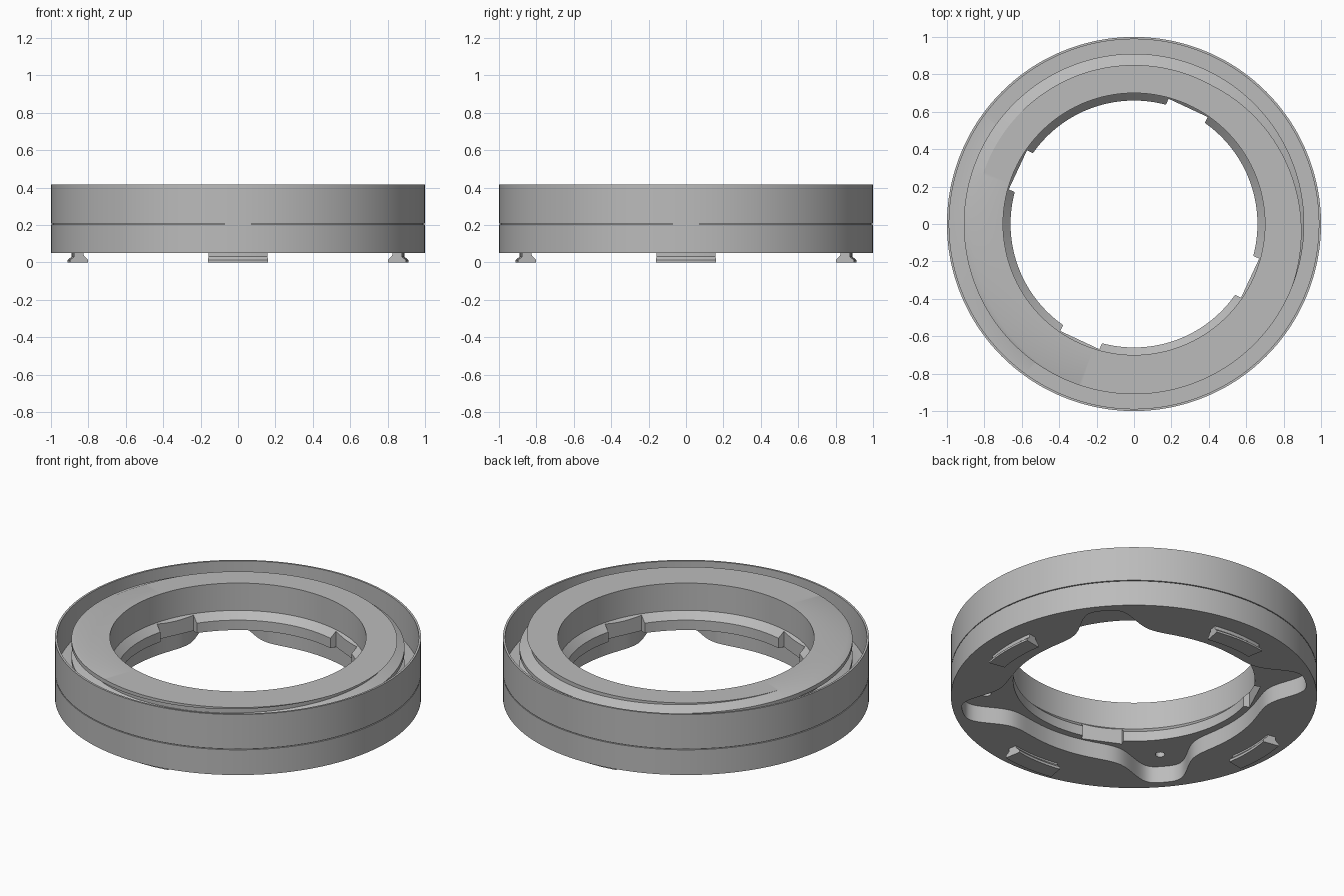
import bpy, bmesh
from math import pi, tau, sin, cos, radians
from mathutils import Matrix

cube = bpy.data.objects.get("Cube")
if cube:
    bpy.data.objects.remove(cube)

grey = bpy.data.materials.new("mid_grey")
grey.use_nodes = True
GREY = (0.5, 0.5, 0.5, 1)
grey.diffuse_color = GREY
grey.node_tree.nodes["Principled BSDF"].inputs["Base Color"].default_value = GREY

TOP, FLOOR, BASE, CEILING = 0.415, 0.21, 0.05, 0.15
ROOT, CREST, PITCH = 0.85, 0.91, 0.1
# Thread turn fractions: root start, root end, crest start, crest end
BREAKS = [(0.17, ROOT), (0.45, ROOT), (0.70, CREST), (0.94, CREST)]


def make_object(name, bm):
    bmesh.ops.recalc_face_normals(bm, faces=bm.faces)
    mesh = bpy.data.meshes.new(name)
    bm.to_mesh(mesh)
    bm.free()
    mesh.materials.append(grey)
    obj = bpy.data.objects.new(name, mesh)
    bpy.context.collection.objects.link(obj)
    return obj


def smooth(obj):
    bpy.ops.object.select_all(action="DESELECT")
    obj.select_set(True)
    bpy.context.view_layer.objects.active = obj
    bpy.ops.object.shade_smooth_by_angle(angle=radians(25))


def sweep(profile, start, end, steps, capped):
    """Turn a closed profile, which may vary with the angle, about z."""
    bm = bmesh.new()
    columns = []
    for i in range(steps + 1):
        a = start + (end - start) * i / steps
        columns.append([bm.verts.new((r * cos(a), r * sin(a), z)) for r, z in profile(a)])
    count = len(columns[0])
    for left, right in zip(columns, columns[1:]):
        for j in range(count):
            k = (j + 1) % count
            bm.faces.new((left[j], right[j], right[k], left[k]))
    if capped:
        bm.faces.new(columns[0])
        bm.faces.new(columns[-1])
    bmesh.ops.remove_doubles(bm, verts=bm.verts, dist=1e-5)
    return bm


# Helical thread on the collar
def thread_radius(v):
    v = (v - BREAKS[0][0]) % 1 + BREAKS[0][0]
    knots = BREAKS + [(BREAKS[0][0] + 1, ROOT)]
    for (v0, r0), (v1, r1) in zip(knots, knots[1:]):
        if v <= v1:
            return r0 + (r1 - r0) * (v - v0) / (v1 - v0)
    return ROOT


def thread_points(a):
    heights = [FLOOR, TOP]
    for k in range(-1, 4):
        for v, _ in BREAKS:
            heights.append(min(TOP, max(FLOOR, TOP - PITCH * (v + k - a / tau))))
    return [(thread_radius(a / tau + (TOP - z) / PITCH), z) for z in sorted(heights)]


# Four-lobed recess in the underside
def recess_radius(a):
    off = (a - radians(40) + pi / 4) % (pi / 2) - pi / 4
    return 0.70 + 0.25 / (1 + (off / 0.19) ** 4)


def body_profile(a):
    lobe = recess_radius(a)
    outer = [(1, BASE), (1, 0.202), (0.992, 0.202), (0.992, 0.207), (1, 0.207),
             (1, TOP), (0.988, TOP), (0.988, FLOOR)]
    bore = [(0.70, TOP), (0.70, 0.25), (0.66, 0.21), (0.66, CEILING)]
    return outer + thread_points(a) + bore + [(lobe, CEILING), (lobe, BASE)]


body = make_object("ring_body", sweep(body_profile, 0, tau, 360, False))

# Cutters: flat notches in the inner ledge and screw holes in the lobes
bm = bmesh.new()
for k in range(4):
    turn = Matrix.Rotation(radians(65 + 90 * k), 4, "Z")
    bmesh.ops.create_cube(bm, size=1, matrix=turn @ Matrix.Translation((0.6, 0, 0.22))
                          @ Matrix.Diagonal((0.17, 0.23, 0.16, 1)))
    turn = Matrix.Rotation(radians(40 + 90 * k), 4, "Z")
    bmesh.ops.create_cone(bm, cap_ends=True, segments=24, radius1=0.026, radius2=0.026,
                          depth=0.06, matrix=turn @ Matrix.Translation((0.82, 0, 0.17)))
cutter = make_object("notch_cutter", bm)
cutter.hide_render = True

cut = body.modifiers.new("notches", "BOOLEAN")
cut.operation = "DIFFERENCE"
cut.solver = "EXACT"
cut.object = cutter
bpy.context.view_layer.objects.active = body
bpy.ops.object.modifier_apply(modifier=cut.name)
bpy.data.objects.remove(cutter)
smooth(body)

# Curved dovetail feet under the body
FOOT = [(0.84, 0.055), (0.84, 0.04), (0.815, 0.015), (0.815, 0),
        (0.912, 0), (0.912, 0.012), (0.89, 0.03), (0.89, 0.055)]
for k, side in enumerate(("left", "back", "right", "front")):
    mid, half = k * pi / 2, radians(10.2)
    smooth(make_object(side + "_foot", sweep(lambda a: FOOT, mid - half, mid + half, 16, True)))
